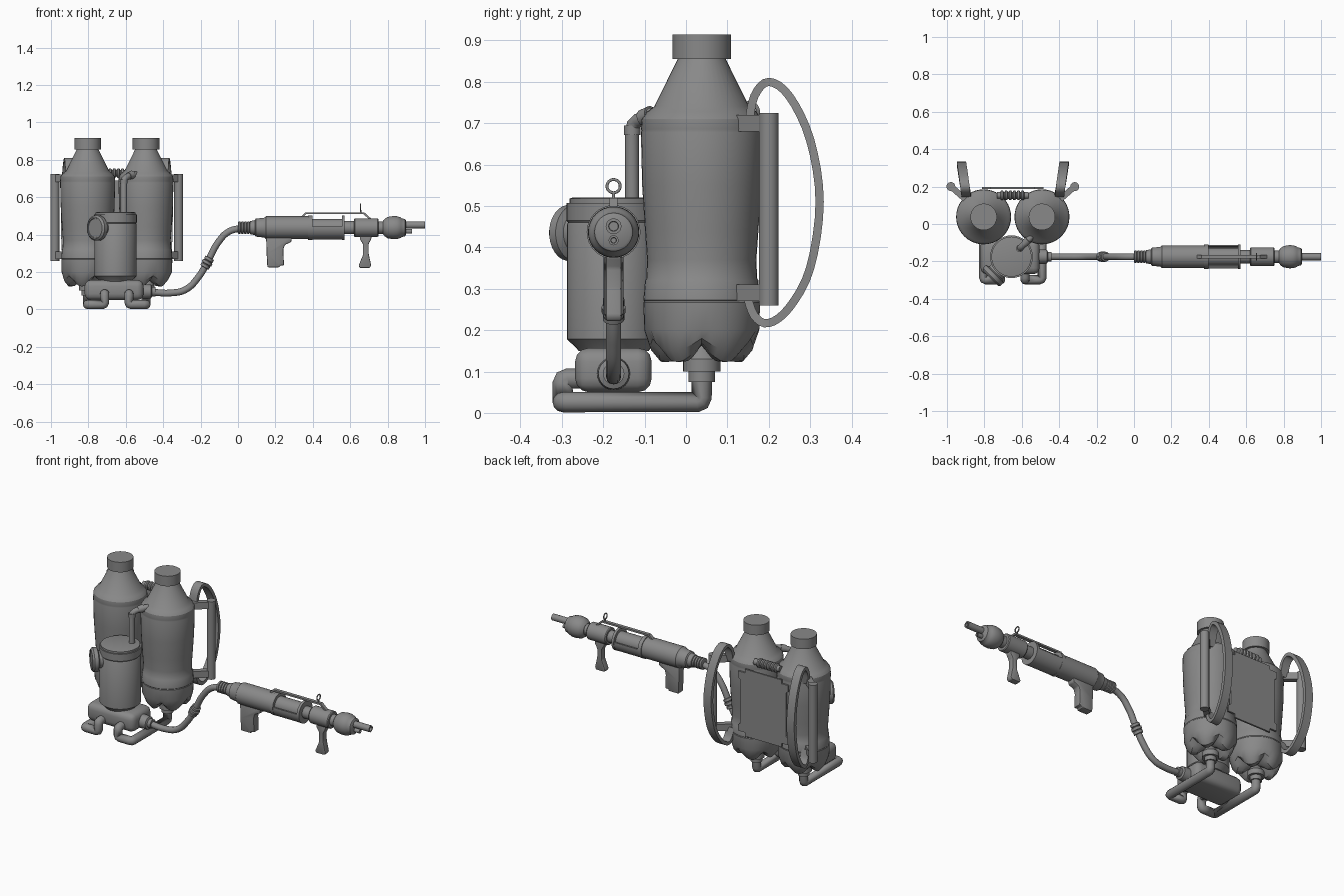
import bpy, bmesh, math
from math import sin, cos, pi
from mathutils import Vector, Matrix

if "Cube" in bpy.data.objects:
    bpy.data.objects.remove(bpy.data.objects["Cube"])

MX = -0.648            # symmetry plane of the backpack
TY = 0.038             # tank centre in y
GY, GZ = -0.175, 0.437  # gun axis

METAL = bpy.data.materials.new("dark_metal")
METAL.diffuse_color = (0.25, 0.25, 0.25, 1)
METAL.use_nodes = True
METAL.node_tree.nodes["Principled BSDF"].inputs["Base Color"].default_value = METAL.diffuse_color


def finish(name, bm, angle=35):
    bmesh.ops.recalc_face_normals(bm, faces=bm.faces[:])
    me = bpy.data.meshes.new(name)
    bm.to_mesh(me)
    bm.free()
    me.shade_smooth()
    me.set_sharp_from_angle(angle=math.radians(angle))
    me.materials.append(METAL)
    ob = bpy.data.objects.new(name, me)
    bpy.context.collection.objects.link(ob)
    return ob


def lathe(name, prof, loc, axis=(0, 0, 1), n=32, warp=None, angle=35):
    """Revolve (height, radius) pairs around an axis through loc."""
    bm = bmesh.new()
    rings = []
    for i, (h, r) in enumerate(prof):
        ring = []
        for k in range(n):
            a = 2 * pi * k / n
            rr, hh = warp(i, r, h, a) if warp else (r, h)
            ring.append(bm.verts.new((rr * cos(a), rr * sin(a), hh)))
        rings.append(ring)
    for a, b in zip(rings, rings[1:]):
        for k in range(n):
            j = (k + 1) % n
            bm.faces.new((a[k], a[j], b[j], b[k]))
    bm.faces.new(rings[0])
    bm.faces.new(rings[-1])
    q = Vector((0, 0, 1)).rotation_difference(Vector(axis))
    bm.transform(Matrix.Translation(loc) @ q.to_matrix().to_4x4())
    return finish(name, bm, angle)


def box(name, lo, hi, bevel=0.004, seg=1):
    bm = bmesh.new()
    lo, hi = Vector(lo), Vector(hi)
    bmesh.ops.create_cube(bm, size=1, matrix=Matrix.Translation((lo + hi) / 2) @ Matrix.Diagonal((*(hi - lo), 1)))
    bmesh.ops.bevel(bm, geom=bm.edges[:], offset=bevel, segments=seg, profile=0.5, affect='EDGES')
    return finish(name, bm)


def prism(name, pts, y0, y1, bevel=0.0):
    """Extrude an outline in x, z along y."""
    bm = bmesh.new()
    f = bm.faces.new([bm.verts.new((x, y0, z)) for x, z in pts])
    ext = bmesh.ops.extrude_face_region(bm, geom=[f])
    bmesh.ops.translate(bm, vec=(0, y1 - y0, 0), verts=[v for v in ext['geom'] if isinstance(v, bmesh.types.BMVert)])
    if bevel:
        bmesh.ops.bevel(bm, geom=bm.edges[:], offset=bevel, segments=2, profile=0.5, affect='EDGES')
    return finish(name, bm)


def tube(name, pts, r, smooth=False, cyclic=False):
    cu = bpy.data.curves.new(name, 'CURVE')
    cu.dimensions = '3D'
    cu.bevel_depth, cu.bevel_resolution, cu.use_fill_caps = r, 4, True
    cu.materials.append(METAL)
    sp = cu.splines.new('BEZIER' if smooth else 'POLY')
    items = sp.bezier_points if smooth else sp.points
    items.add(len(pts) - 1)
    for it, p in zip(items, pts):
        if smooth:
            it.co = p
            it.handle_left_type = it.handle_right_type = 'AUTO'
        else:
            it.co = (*p, 1)
    sp.use_cyclic_u = cyclic
    ob = bpy.data.objects.new(name, cu)
    bpy.context.collection.objects.link(ob)
    return ob


def rounded(pts, cut=0.012):
    """Replace each corner with a short bend."""
    pts = [Vector(p) for p in pts]
    out = [pts[0]]
    for a, b, c in zip(pts, pts[1:], pts[2:]):
        p, q = b + (a - b).normalized() * cut, b + (c - b).normalized() * cut
        out += [p, (p + q) / 4 + b / 2, q]
    return out + [pts[-1]]


# tank profile, from the five-lobed foot up to the neck cap
TANK = [(0.165, 0.005), (0.15, 0.04), (0.124, 0.07), (0.123, 0.102), (0.15, 0.124), (0.2, 0.139),
        (0.267, 0.141), (0.27, 0.139), (0.273, 0.141), (0.32, 0.137), (0.325, 0.134), (0.37, 0.132),
        (0.44, 0.137), (0.55, 0.144), (0.678, 0.147), (0.682, 0.146), (0.686, 0.147), (0.71, 0.145),
        (0.728, 0.132), (0.74, 0.115), (0.855, 0.058), (0.855, 0.071), (0.915, 0.071)]
LIFT = [0, 0.012, 0.042, 0.047, 0.03, 0]


def lobes(i, r, h, a):
    f = (1 - abs(sin(2.5 * a))) ** 1.1
    return (r, h + LIFT[i] * f) if i < 6 else (r, h)


def strap(name, s):
    pts = [(0.15, 0.69), (0.165, 0.765), (0.2, 0.8), (0.25, 0.765), (0.3, 0.66), (0.323, 0.51),
           (0.3, 0.35), (0.25, 0.255), (0.2, 0.217), (0.165, 0.235), (0.145, 0.29)]
    P = [Vector(p) for p in pts]
    P = [2 * P[0] - P[1]] + P + [2 * P[-1] - P[-2]]
    path = []
    for a, b, c, d in zip(P, P[1:], P[2:], P[3:]):
        for t in (0, 0.25, 0.5, 0.75):
            path.append(0.5 * (2 * b + (c - a) * t + (2 * a - 5 * b + 4 * c - d) * t * t + (3 * b - a - 3 * c + d) * t ** 3))
    path.append(P[-2])
    bm = bmesh.new()
    rings = []
    for i, p in enumerate(path):
        t = (path[min(i + 1, len(path) - 1)] - path[max(i - 1, 0)]).normalized()
        nrm = Vector((-t.y, t.x)) * 0.01
        x = 0.256 + 0.15 * (p.x - 0.2)
        rings.append([bm.verts.new((MX + s * (x + w), p.x + k * nrm.x, p.y + k * nrm.y))
                      for w, k in ((-.025, -1), (.025, -1), (.025, 1), (-.025, 1))])
    for a, b in zip(rings, rings[1:]):
        for k in range(4):
            bm.faces.new((a[k], a[k - 1], b[k - 1], b[k]))
    bm.faces.new(rings[0])
    bm.faces.new(rings[-1])
    finish(name, bm)


# mirrored backpack parts
for s, side in ((-1, "left"), (1, "right")):
    X = lambda d: MX + s * d
    tx = X(0.156)
    lathe("tank_" + side, TANK, (tx, TY, 0), n=40, warp=lobes, angle=30)
    lathe("tank_valve_" + side, [(0.075, 0.032), (0.1, 0.032), (0.1, 0.045), (0.13, 0.045), (0.175, 0.012)], (tx, TY, 0), n=24)
    tube("feed_pipe_" + side, rounded([(tx, TY, 0.09), (tx, TY, 0.026), (tx, -0.298, 0.026), (X(0.065), -0.298, 0.026),
                                       (X(0.065), -0.298, 0.083), (X(0.065), -0.22, 0.083)]), 0.0245)
    strap("shoulder_strap_" + side, s)
    lathe("strap_bar_" + side, [(0.26, 0.024), (0.725, 0.024)], (X(0.331), 0.2, 0), n=20)
    for z, part in ((0.29, "lower"), (0.7, "upper")):
        # short arm slanting from tank to bar, in plan
        a, b = Vector((X(0.245), 0.125)), Vector((X(0.325), 0.195))
        bm = bmesh.new()
        w = Vector((a.y - b.y, b.x - a.x)).normalized() * 0.016
        f = bm.faces.new([bm.verts.new((p.x, p.y, z - 0.02)) for p in (a + w, b + w, b - w, a - w)])
        ext = bmesh.ops.extrude_face_region(bm, geom=[f])
        bmesh.ops.translate(bm, vec=(0, 0, 0.04), verts=[v for v in ext['geom'] if isinstance(v, bmesh.types.BMVert)])
        finish(f"strap_bracket_{part}_{side}", bm)

# back plate with notched corners
half = [(0.12, 0.69), (0.12, 0.668), (0.165, 0.668), (0.165, 0.63), (0.15, 0.62), (0.15, 0.36), (0.165, 0.35),
        (0.165, 0.312), (0.12, 0.312), (0.12, 0.29)]
prism("back_plate", [(MX + x, z) for x, z in half] + [(MX - x, z) for x, z in reversed(half)], 0.188, 0.198)

# ribbed hose joining the tanks
ribs = [(0, 0.018)]
for i in range(6):
    ribs += [(0.018 + i * 0.022, 0.018), (0.023 + i * 0.022, 0.026), (0.032 + i * 0.022, 0.026), (0.037 + i * 0.022, 0.018)]
lathe("tank_link_hose", ribs + [(0.17, 0.018)], (-0.733, 0.153, 0.728), (1, 0, 0), 20)

# pressure canister with gauge
CX, CY = -0.655, -0.175
lathe("canister", [(0.15, 0.085), (0.157, 0.09), (0.178, 0.113), (0.455, 0.113), (0.46, 0.11), (0.465, 0.114),
                   (0.507, 0.114), (0.507, 0.107), (0.518, 0.107), (0.52, 0.1)], (CX, CY, 0), n=36)
lathe("gauge", [(-0.06, 0.045), (-0.005, 0.05), (0.003, 0.068), (0.025, 0.068), (0.035, 0.058), (0.035, 0.052), (0.03, 0.05)],
      (-0.743, -0.265, 0.435), (-0.71, -0.71, 0), 28)
tube("canister_pipe", rounded([(-0.61, -0.13, 0.5), (-0.61, -0.13, 0.7), (-0.565, -0.085, 0.722), (-0.53, -0.05, 0.722)], 0.02), 0.017)
lathe("pipe_collar", [(0.672, 0.02), (0.695, 0.02)], (-0.61, -0.13, 0), n=20)
lathe("pipe_elbow_collar", [(0, 0.02), (0.03, 0.022)], (-0.585, -0.105, 0.713), (1, 1, 0.35), 20)

# pump block and outlet
box("pump_block", (-0.82, -0.268, 0.05), (-0.505, -0.083, 0.157), 0.033, 3)
lathe("pump_outlet", [(0, 0.03), (0.03, 0.03), (0.03, 0.04), (0.075, 0.037), (0.08, 0.026), (0.1, 0.026)],
      (-0.54, GY, 0.095), (1, 0, 0), 24)

# flexible hose and coupling
tube("hose", [(-0.47, GY, 0.093), (-0.36, GY, 0.088), (-0.28, GY, 0.106), (-0.21, GY, 0.175), (-0.165, GY, 0.25),
              (-0.105, GY, 0.36), (-0.05, GY, 0.415), (0.03, GY, GZ)], 0.018, smooth=True)
lathe("hose_coupling", [(-0.03, 0.02), (-0.028, 0.026), (-0.014, 0.026), (-0.01, 0.022), (-0.007, 0.029), (0.007, 0.029),
                        (0.01, 0.022), (0.014, 0.026), (0.028, 0.026), (0.03, 0.02)], (-0.165, GY, 0.25), (0.5, 0, 0.87), 20)

# gun body, all turned round one axis
axis, origin = (1, 0, 0), (0, GY, GZ)
conn = []
for i in range(4):
    x = i * 0.016
    conn += [(x, 0.027), (x + 0.002, 0.033), (x + 0.012, 0.033), (x + 0.014, 0.027)]
lathe("gun_body", conn + [(0.065, 0.035), (0.09, 0.04), (0.095, 0.048), (0.14, 0.053), (0.15, 0.061), (0.385, 0.061),
                          (0.385, 0.047), (0.57, 0.047), (0.57, 0.035), (0.62, 0.035)], origin, axis, 32)
for x, w, part in ((0.375, 0.022, "rear"), (0.555, 0.015, "front")):
    lathe("gun_frame_ring_" + part, [(x, 0.045), (x, 0.065), (x + w, 0.065), (x + w, 0.045)], origin, axis, 32)
bm = bmesh.new()   # open-topped cradle
rows = []
for k in range(19):
    a = pi * (0.97 + 1.06 * k / 18)
    rows.append([bm.verts.new((x, GY + r * cos(a), GZ + r * sin(a)))
                 for x, r in ((0.38, 0.054), (0.38, 0.064), (0.565, 0.064), (0.565, 0.054))])
for a, b in zip(rows, rows[1:]):
    for k in range(4):
        bm.faces.new((a[k], a[k - 1], b[k - 1], b[k]))
bm.faces.new(rows[0])
bm.faces.new(rows[-1])
finish("gun_cradle", bm)
lathe("gun_collar", [(0.62, 0.035), (0.62, 0.046), (0.625, 0.05), (0.745, 0.05), (0.75, 0.046), (0.75, 0.033), (0.785, 0.033)],
      origin, axis, 32)
lathe("gun_muzzle", [(0.775, 0.035), (0.785, 0.047), (0.8, 0.057), (0.83, 0.062), (0.85, 0.061), (0.87, 0.055), (0.875, 0.05),
                     (0.893, 0.046), (0.897, 0.04)], origin, axis, 32)
lathe("nozzle_main", [(0.88, 0.019), (1.0, 0.019), (1.0, 0.012), (0.985, 0.011)], (0, GY, 0.451), axis, 20)
lathe("nozzle_pilot", [(0.88, 0.012), (0.93, 0.012), (0.93, 0.007), (0.92, 0.006)], (0, GY, 0.417), axis, 16)

# grips
prism("rear_grip", [(0.15, 0.395), (0.29, 0.395), (0.285, 0.36), (0.25, 0.345), (0.242, 0.32), (0.246, 0.235), (0.225, 0.235),
                    (0.222, 0.225), (0.157, 0.225), (0.153, 0.3)], GY - 0.024, GY + 0.024, 0.006)
prism("front_grip", [(0.65, 0.4), (0.715, 0.4), (0.712, 0.375), (0.698, 0.35), (0.698, 0.3), (0.712, 0.235), (0.705, 0.222),
                     (0.65, 0.222), (0.645, 0.235), (0.668, 0.29), (0.668, 0.35), (0.652, 0.375)], GY - 0.019, GY + 0.019, 0.005)

# top rail and ring sight
prism("sight_rail", [(0.335, 0.495), (0.36, 0.519), (0.675, 0.519), (0.715, 0.483), (0.7, 0.483), (0.67, 0.509),
                     (0.365, 0.509), (0.35, 0.495)], GY - 0.01, GY + 0.01)
tube("sight_post", [(0.655, GY, 0.51), (0.655, GY, 0.532)], 0.004)
tube("sight_ring", [(0.655, GY + 0.016 * cos(k * pi / 12), 0.548 + 0.016 * sin(k * pi / 12)) for k in range(24)], 0.0035, cyclic=True)
